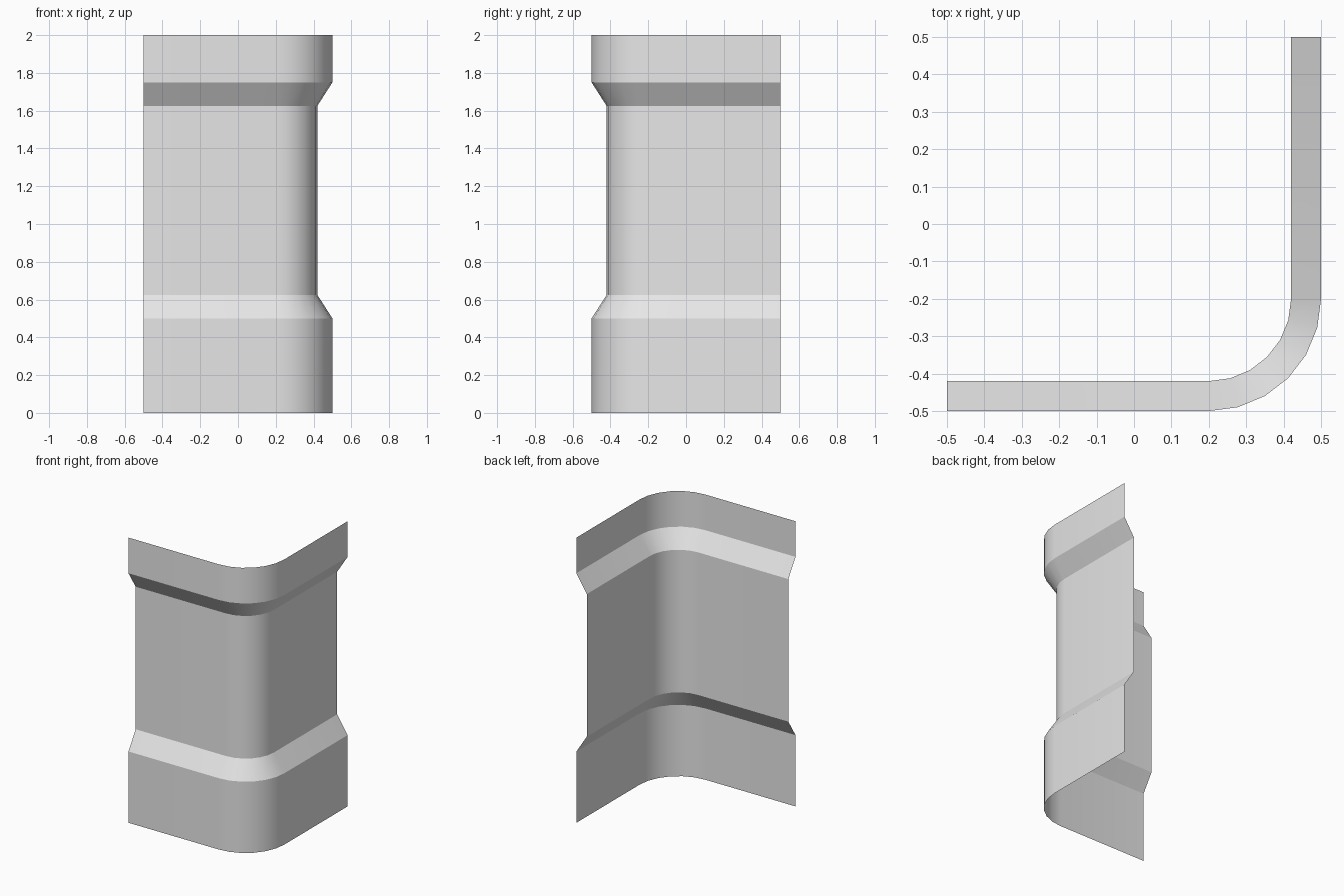
import bpy
import bmesh
from math import cos, sin, radians

old = bpy.data.objects.get("Cube")
if old:
    bpy.data.objects.remove(old, do_unlink=True)

HALF = 0.5          # half width of the corner panel
CENTRE = 0.2        # centre of the rounded corner (x, and -y)
ARC_STEPS = 6
# Height and inward offset of each horizontal edge
SECTION = [(0, 0), (0.5, 0), (0.625, 0.08), (1.625, 0.08), (1.75, 0), (2, 0)]


def plan_outline(inset):
    """L-shaped wall line with a rounded corner, moved inward by inset."""
    radius = HALF - CENTRE - inset
    points = [(-HALF, -HALF + inset)]
    for i in range(ARC_STEPS + 1):
        a = radians(90 * i / ARC_STEPS)
        points.append((CENTRE + radius * sin(a), -CENTRE - radius * cos(a)))
    points.append((HALF - inset, HALF))
    return points


# Plain grey metal
grey = bpy.data.materials.new("grey")
grey.use_nodes = True
colour = (0.8, 0.8, 0.8, 1)
grey.diffuse_color = colour
grey.node_tree.nodes["Principled BSDF"].inputs["Base Color"].default_value = colour

# Wall sheet: bridge the outlines at successive heights
bm = bmesh.new()
rows = [[bm.verts.new((x, y, z)) for x, y in plan_outline(inset)]
        for z, inset in SECTION]
for low, high in zip(rows, rows[1:]):
    for i in range(len(low) - 1):
        bm.faces.new((low[i], low[i + 1], high[i + 1], high[i]))
mesh = bpy.data.meshes.new("corner_wall")
bm.to_mesh(mesh)
bm.free()
mesh.materials.append(grey)
wall = bpy.data.objects.new("corner_wall", mesh)
bpy.context.collection.objects.link(wall)

# Smooth around the corner, crisp at the horizontal folds
bpy.ops.object.select_all(action="DESELECT")
wall.select_set(True)
bpy.context.view_layer.objects.active = wall
bpy.ops.object.shade_smooth_by_angle(angle=radians(30))
